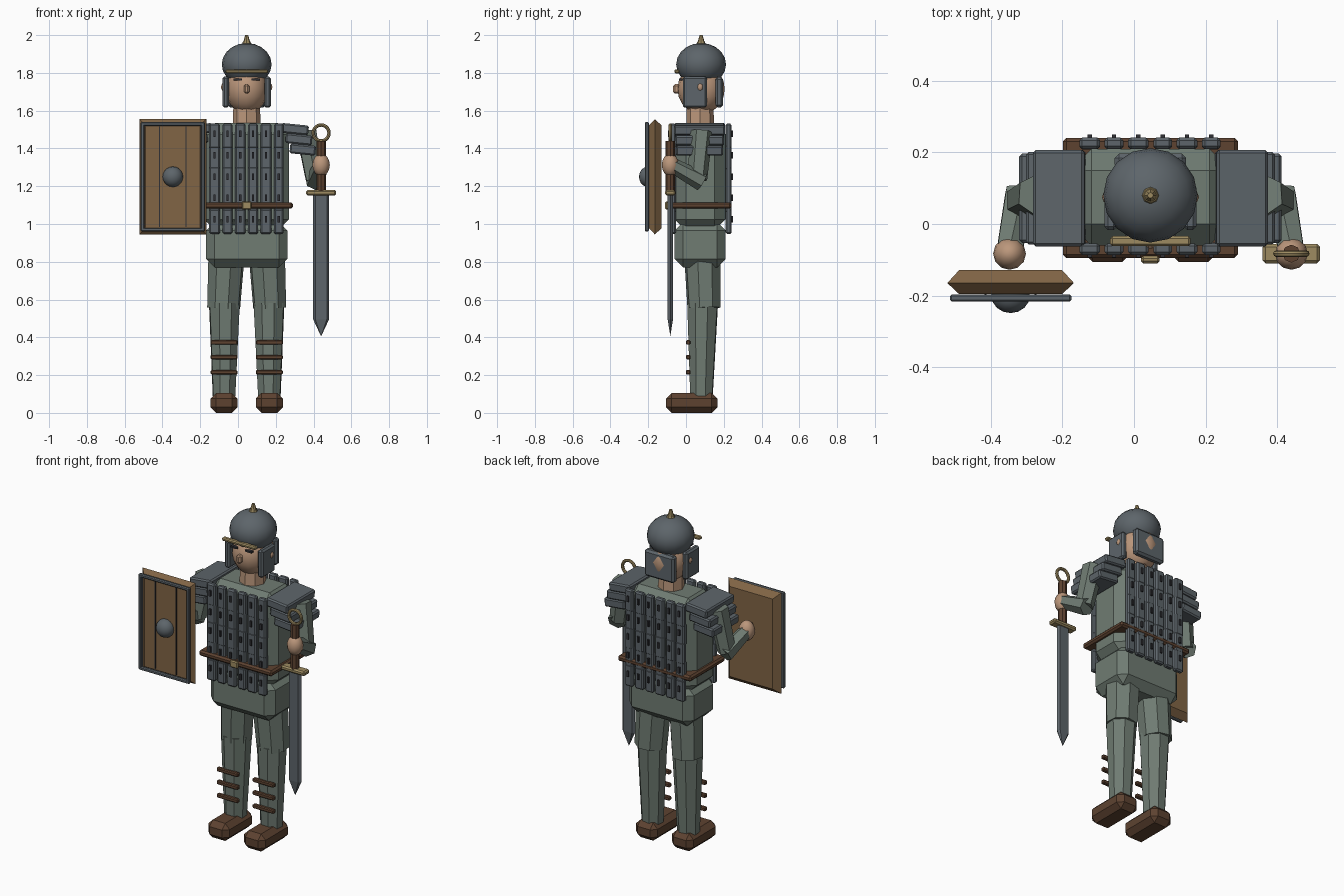
import bpy, bmesh, math
from mathutils import Vector, Matrix

if "Cube" in bpy.data.objects:
    bpy.data.objects.remove(bpy.data.objects["Cube"])

CX = 0.046  # body centre line


def mat(name, r, g, b):
    m = bpy.data.materials.new(name)
    m.diffuse_color = (r, g, b, 1)
    m.use_nodes = True
    m.node_tree.nodes["Principled BSDF"].inputs["Base Color"].default_value = m.diffuse_color
    return m


CLOTH = mat("cloth", 0.16, 0.20, 0.17)
STEEL = mat("steel", 0.11, 0.13, 0.145)
DARK = mat("dark", 0.03, 0.03, 0.035)
SKIN = mat("skin", 0.50, 0.31, 0.20)
LEATHER = mat("leather", 0.11, 0.055, 0.03)
WOOD = mat("wood", 0.22, 0.13, 0.06)
BRASS = mat("brass", 0.34, 0.26, 0.12)


def finish(name, bm, m, smooth=False):
    bmesh.ops.recalc_face_normals(bm, faces=bm.faces)
    me = bpy.data.meshes.new(name)
    bm.to_mesh(me)
    bm.free()
    me.materials.append(m)
    for p in me.polygons:
        p.use_smooth = smooth
    ob = bpy.data.objects.new(name, me)
    bpy.context.collection.objects.link(ob)
    return ob


def box(name, c, s, m, bevel=0.0, tilt=0.0):
    """Chamfered box: centre, full size, tilt about y."""
    bm = bmesh.new()
    bmesh.ops.create_cube(bm, size=1, matrix=Matrix.Diagonal((*s, 1)))
    if bevel:
        bmesh.ops.bevel(bm, geom=bm.edges[:], offset=bevel, segments=1, affect='EDGES')
    bm.transform(Matrix.Translation(c) @ Matrix.Rotation(tilt, 4, 'Y'))
    return finish(name, bm, m)


def ball(name, c, r, m, u=16, v=10):
    bm = bmesh.new()
    bmesh.ops.create_uvsphere(bm, u_segments=u, v_segments=v, radius=1,
                              matrix=Matrix.Translation(c) @ Matrix.Diagonal((*r, 1)))
    return finish(name, bm, m, True)


def limb(name, a, b, ra, rb, m, sides=8):
    """Tapered prism from a to b."""
    a, b = Vector(a), Vector(b)
    d = b - a
    bm = bmesh.new()
    bmesh.ops.create_cone(bm, cap_ends=True, segments=sides, radius1=ra, radius2=rb, depth=d.length)
    bm.transform(Matrix.Translation((a + b) / 2) @ d.to_track_quat('Z', 'Y').to_matrix().to_4x4())
    return finish(name, bm, m)


# Torso and tunic skirt
box("torso", (CX, 0.075, 1.25), (0.45, 0.27, 0.57), CLOTH, 0.06)
box("tunic_skirt", (CX, 0.075, 0.89), (0.43, 0.27, 0.24), CLOTH, 0.045)

# Lamellar plates with lacing, front and back
for side, y, s in (("front", -0.07, -1), ("back", 0.226, 1)):
    for col in range(6):
        x = CX + (col - 2.5) * 0.068
        for row in range(5):
            z = 1.465 - row * 0.113
            yy = y - s * 0.002 * (row % 2)
            w = 0.058 if col % 2 == 0 else 0.052
            box(f"{side}_plate", (x, yy, z), (w, 0.032, 0.132), STEEL, 0.008)
            box(f"{side}_lace", (x, y + s * 0.018, z + 0.012), (0.012, 0.012, 0.035), DARK)

# Belt and buckle
box("belt", (CX, 0.073, 1.098), (0.49, 0.336, 0.034), LEATHER, 0.01)
box("belt_buckle", (CX, -0.1, 1.098), (0.052, 0.02, 0.042), BRASS, 0.006)

# Neck, head and face
limb("neck", (CX, 0.075, 1.5), (CX, 0.075, 1.65), 0.074, 0.07, SKIN)
ball("head", (CX, 0.08, 1.715), (0.112, 0.125, 0.132), SKIN)
box("nose", (CX, -0.05, 1.715), (0.03, 0.036, 0.05), SKIN, 0.01)

# Helmet
ball("helmet_dome", (CX, 0.08, 1.845), (0.132, 0.132, 0.113), STEEL)
limb("helmet_spike_base", (CX, 0.08, 1.945), (CX, 0.08, 1.965), 0.027, 0.02, BRASS)
limb("helmet_spike", (CX, 0.08, 1.96), (CX, 0.08, 2.0), 0.019, 0.008, BRASS)
box("helmet_brow", (CX, -0.048, 1.808), (0.225, 0.028, 0.02), BRASS, 0.006)
box("neck_guard", (CX, 0.176, 1.698), (0.2, 0.042, 0.16), STEEL, 0.012)

for s, side in ((-1, "left"), (1, "right")):
    def X(d):
        return CX + s * d

    # Face and cheek details
    box(f"{side}_eyebrow", (X(0.048), -0.028, 1.766), (0.044, 0.02, 0.01), DARK)
    ball(f"{side}_ear", (X(0.118), 0.075, 1.725), (0.018, 0.018, 0.024), SKIN, 8, 6)
    box(f"{side}_cheek_guard", (X(0.111), 0.047, 1.698), (0.035, 0.128, 0.165), STEEL, 0.01)

    # Layered shoulder guards
    for i in range(3):
        box(f"{side}_shoulder_guard", (X(0.255 + 0.021 * i), 0.072, 1.502 - 0.054 * i),
            (0.145 - 0.004 * i, 0.27 - 0.01 * i, 0.052), STEEL, 0.008, s * 0.1)

    # Arms and hands
    shoulder, elbow, hand = (X(0.315), 0.082, 1.49), (X(0.36), 0.06, 1.235), (X(0.394), -0.07, 1.31)
    limb(f"{side}_upper_arm", shoulder, elbow, 0.06, 0.052, CLOTH, 6)
    limb(f"{side}_forearm", (X(0.36), 0.085, 1.225), hand, 0.052, 0.04, CLOTH, 6)
    ball(f"{side}_hand", (X(0.394), -0.083, 1.312), (0.046, 0.045, 0.06), SKIN, 12, 8)

    # Legs, leg wraps and boots
    limb(f"{side}_thigh", (X(0.105), 0.085, 0.87), (X(0.122), 0.095, 0.555), 0.1, 0.09, CLOTH)
    limb(f"{side}_shin", (X(0.118), 0.088, 0.58), (X(0.12), 0.082, 0.09), 0.086, 0.063, CLOTH)
    for z in (0.373, 0.295, 0.215):
        box(f"{side}_leg_strap", (X(0.12), 0.012, z), (0.142, 0.024, 0.024), LEATHER, 0.005)
    box(f"{side}_boot", (X(0.12), 0.03, 0.053), (0.143, 0.272, 0.106), LEATHER, 0.03)

# Shield board: bevelled edge on both faces
SX, SZ = -0.345, 1.25
bm = bmesh.new()
loops = []
for y, inset in ((-0.129, 0.033), (-0.165, 0), (-0.196, 0.033)):
    w, h = 0.177 - inset, 0.305 - inset
    loops.append([bm.verts.new((SX + i * w, y, SZ + j * h)) for i, j in ((-1, -1), (1, -1), (1, 1), (-1, 1))])
for a, b in zip(loops, loops[1:]):
    for k in range(4):
        bm.faces.new((a[k], a[(k + 1) % 4], b[(k + 1) % 4], b[k]))
bm.faces.new(loops[0])
bm.faces.new(loops[-1])
finish("shield_board", bm, WOOD)

# Shield rim, plank lines and boss
for s in (-1, 1):
    box("shield_side_rim", (SX + s * 0.16, -0.207, SZ), (0.02, 0.02, 0.58), STEEL, 0.005)
    box("shield_end_rim", (SX, -0.207, SZ + s * 0.28), (0.335, 0.02, 0.02), STEEL, 0.005)
    box("shield_plank_line", (SX + s * 0.07, -0.197, SZ), (0.006, 0.008, 0.53), DARK)
ball("shield_boss", (SX, -0.2, SZ), (0.054, 0.049, 0.054), STEEL)

# Sword blade: six-sided section drawn to a point
WX, WY = 0.44, -0.083
bm = bmesh.new()
section = [(-0.042, 0), (-0.03, -0.014), (0.03, -0.014), (0.042, 0), (0.03, 0.014), (-0.03, 0.014)]
top = [bm.verts.new((WX + x, WY + y, 1.165)) for x, y in section]
low = [bm.verts.new((WX + x, WY + y, 0.495)) for x, y in section]
tip = bm.verts.new((WX, WY, 0.405))
bm.faces.new(top)
for k in range(6):
    n = (k + 1) % 6
    bm.faces.new((top[k], top[n], low[n], low[k]))
    bm.faces.new((low[k], low[n], tip))
finish("sword_blade", bm, STEEL)

# Sword hilt with ring pommel
box("sword_guard", (WX, WY, 1.165), (0.16, 0.054, 0.028), BRASS, 0.008)
limb("sword_grip", (WX, WY, 1.17), (WX, WY, 1.44), 0.025, 0.025, LEATHER)
bpy.ops.mesh.primitive_torus_add(major_radius=0.042, minor_radius=0.009, major_segments=20, minor_segments=8,
                                 location=(WX, WY, 1.482), rotation=(math.pi / 2, 0, 0))
ring = bpy.context.object
ring.name = "sword_ring_pommel"
ring.data.materials.append(BRASS)
bpy.ops.object.shade_smooth_by_angle()
